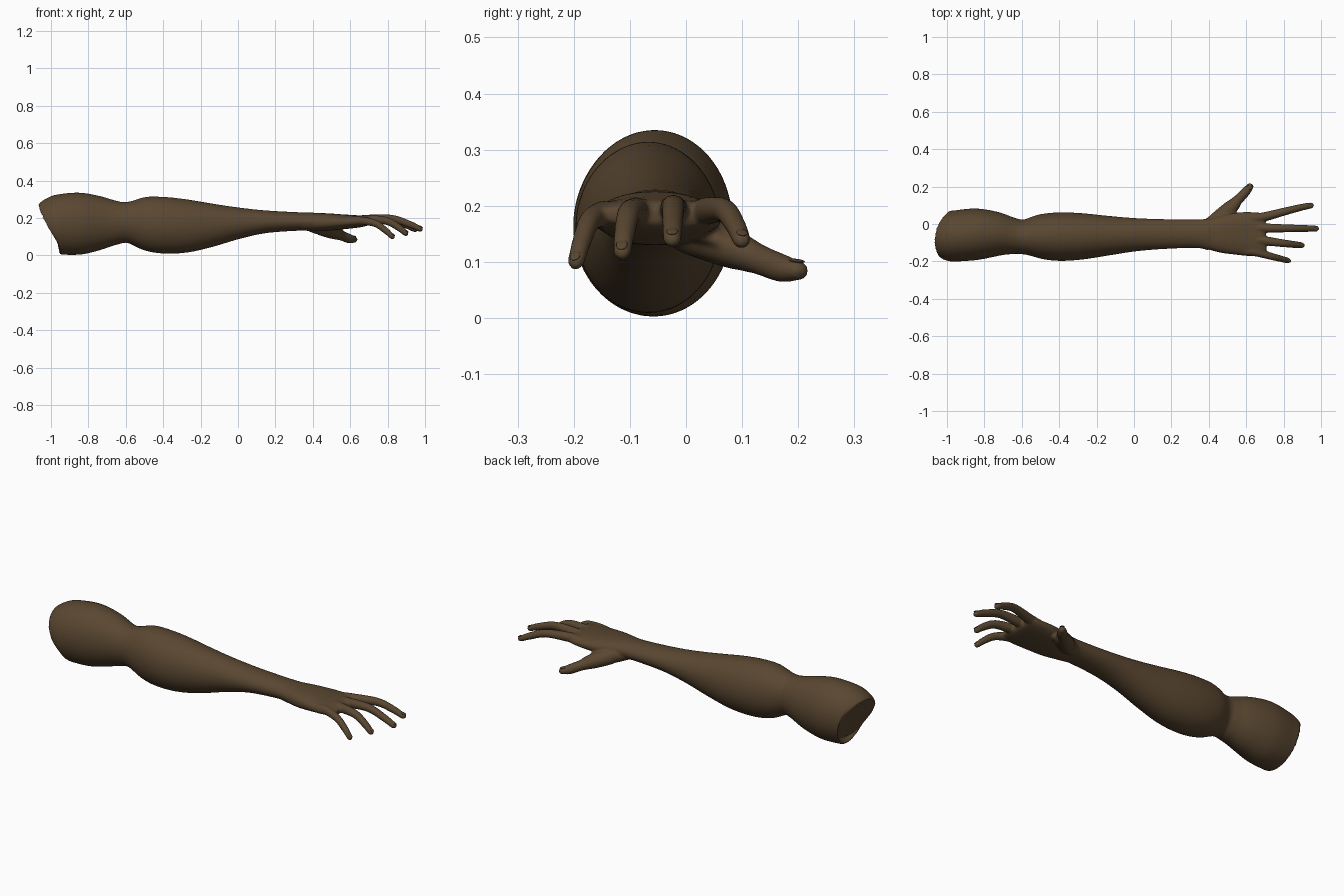
import bpy, bmesh, math
from mathutils import Vector, Matrix

skin = bpy.data.materials.new("brown skin")
skin.diffuse_color = (0.100, 0.062, 0.030, 1)


def spline(rows, steps):
    """Catmull-Rom through rows of (x, y, z, half width, half height)."""
    p = [rows[0]] + list(rows) + [rows[-1]]
    out = []
    for i in range(1, len(p) - 2):
        for s in range(steps):
            t = s / steps
            out.append([0.5 * (2 * b + (c - a) * t + (2 * a - 5 * b + 4 * c - d) * t ** 2
                               + (3 * b - a - 3 * c + d) * t ** 3)
                        for a, b, c, d in zip(*p[i - 1:i + 3])])
    return out + [list(rows[-1])]


def loft(bm, rows, steps=5, sides=32, power=1.0):
    """Skin elliptical rings along a smooth path, closed at both ends."""
    path = spline(rows, steps)
    rings = []
    for i, (x, y, z, w, h) in enumerate(path):
        a, b = path[max(i - 1, 0)], path[min(i + 1, len(path) - 1)]
        tan = (Vector(b[:3]) - Vector(a[:3])).normalized()
        side = Vector((0, 0, 1)).cross(tan).normalized()
        up = tan.cross(side)
        ring = []
        for k in range(sides):
            c, s = math.cos(math.tau * k / sides), math.sin(math.tau * k / sides)
            c = math.copysign(abs(c) ** power, c)
            s = math.copysign(abs(s) ** power, s)
            ring.append(bm.verts.new(Vector((x, y, z)) + side * c * w + up * s * h))
        rings.append(ring)
    for r, q in zip(rings, rings[1:]):
        for k in range(sides):
            n = (k + 1) % sides
            bm.faces.new((r[k], r[n], q[n], q[k]))
    bm.faces.new(rings[0][::-1])
    bm.faces.new(rings[-1])


def finish(bm, name):
    bmesh.ops.recalc_face_normals(bm, faces=bm.faces)
    mesh = bpy.data.meshes.new(name)
    bm.to_mesh(mesh)
    bm.free()
    mesh.materials.append(skin)
    mesh.shade_smooth()
    obj = bpy.data.objects.new(name, mesh)
    bpy.context.collection.objects.link(obj)
    return obj


bm = bmesh.new()

# Upper arm, elbow, forearm and wrist: x, y min, y max, z min, z max
limits = [(-0.998, -0.185, 0.055, 0.025, 0.285), (-0.985, -0.20, 0.068, 0.008, 0.312),
          (-0.94, -0.200, 0.074, 0.003, 0.328), (-0.84, -0.192, 0.083, 0.005, 0.335),
          (-0.74, -0.175, 0.066, 0.028, 0.318), (-0.65, -0.162, 0.034, 0.057, 0.292),
          (-0.59, -0.162, 0.024, 0.066, 0.286), (-0.50, -0.185, 0.052, 0.030, 0.313),
          (-0.40, -0.197, 0.062, 0.010, 0.312), (-0.28, -0.190, 0.058, 0.014, 0.300),
          (-0.15, -0.170, 0.045, 0.043, 0.280), (0.0, -0.147, 0.032, 0.087, 0.257),
          (0.15, -0.134, 0.026, 0.119, 0.240), (0.33, -0.128, 0.024, 0.132, 0.230),
          (0.40, -0.140, 0.030, 0.130, 0.229)]
arm = [(x, (a + b) / 2, (c + d) / 2, (b - a) / 2, (d - c) / 2) for x, a, b, c, d in limits]
loft(bm, arm, 6, 48)

# Palm
loft(bm, [(0.30, -0.052, 0.181, 0.066, 0.044), (0.39, -0.054, 0.178, 0.080, 0.048),
          (0.47, -0.055, 0.178, 0.100, 0.047), (0.56, -0.052, 0.179, 0.114, 0.040),
          (0.64, -0.055, 0.181, 0.118, 0.033), (0.69, -0.058, 0.184, 0.112, 0.025),
          (0.705, -0.058, 0.185, 0.095, 0.014)], 5, 40, 0.85)

# Fingers: knuckle, middle joint, end joint, tip
fingers = {
    "index": [(0.68, 0.035, 0.190), (0.81, 0.068, 0.192), (0.89, 0.088, 0.165), (0.96, 0.102, 0.132)],
    "middle": [(0.69, -0.022, 0.192), (0.82, -0.023, 0.196), (0.92, -0.024, 0.165), (0.988, -0.025, 0.134)],
    "ring": [(0.68, -0.088, 0.190), (0.79, -0.102, 0.185), (0.86, -0.110, 0.148), (0.908, -0.115, 0.108)],
    "little": [(0.64, -0.148, 0.186), (0.73, -0.172, 0.172), (0.79, -0.187, 0.132), (0.835, -0.199, 0.090)],
}
nails = []


def digit(points, radii):
    v = [Vector(p) for p in points]
    axis = (v[-1] - v[-2]).normalized()
    r = radii[-1]
    rows = [(*p, q, q) for p, q in zip(v[:-1], radii)]
    # Rounded fingertip
    rows += [(*(v[-1] - axis * r * k), r * w, r * w * 0.92)
             for k, w in ((1.2, 1), (0.55, 0.84), (0.15, 0.53), (0, 0.15))]
    loft(bm, rows, 5, 20)
    side = Vector((0, 0, 1)).cross(axis).normalized()
    up = axis.cross(side)
    nails.append((v[-1] - axis * r * 1.15 + up * r * 0.84, axis, side, up, r))


for name, pts in fingers.items():
    k = 0.92 if name == "little" else 1.0
    start = Vector(pts[0])
    pts = [start - Vector((0.07, 0.0, 0.004))] + pts
    digit(pts, [0.020 * k, 0.025 * k, 0.021 * k, 0.0185 * k, 0.0165 * k])

# Thumb with the fleshy base
loft(bm, [(0.36, -0.02, 0.165, 0.03, 0.028), (0.42, 0.005, 0.155, 0.040, 0.040),
          (0.48, 0.050, 0.138, 0.043, 0.038), (0.54, 0.105, 0.115, 0.030, 0.030),
          (0.56, 0.125, 0.108, 0.018, 0.018)], 5, 24)
digit([(0.44, 0.025, 0.145), (0.50, 0.078, 0.125), (0.555, 0.128, 0.105),
       (0.595, 0.170, 0.089), (0.632, 0.213, 0.082)], [0.038, 0.036, 0.027, 0.025, 0.0205])

# Web between thumb and palm
loft(bm, [(0.46, 0.0, 0.165, 0.04, 0.028), (0.50, 0.045, 0.150, 0.045, 0.022),
          (0.525, 0.085, 0.130, 0.030, 0.016)], 4, 20)

# Fuse everything into one continuous skin
body = finish(bm, "arm_and_hand")
fuse = body.modifiers.new("fuse", 'REMESH')
fuse.mode = 'VOXEL'
fuse.voxel_size = 0.0055
fuse.use_smooth_shade = True
soft = body.modifiers.new("soften", 'SMOOTH')
soft.factor = 0.5
soft.iterations = 4

# Fingernails: thin domed plates
bm = bmesh.new()
for pos, axis, side, up, r in nails:
    m = Matrix((axis * r * 0.85, side * r * 0.62, up * r * 0.16)).transposed().to_4x4()
    bmesh.ops.create_uvsphere(bm, u_segments=16, v_segments=8, radius=1,
                              matrix=Matrix.Translation(pos) @ m)
finish(bm, "fingernails")
